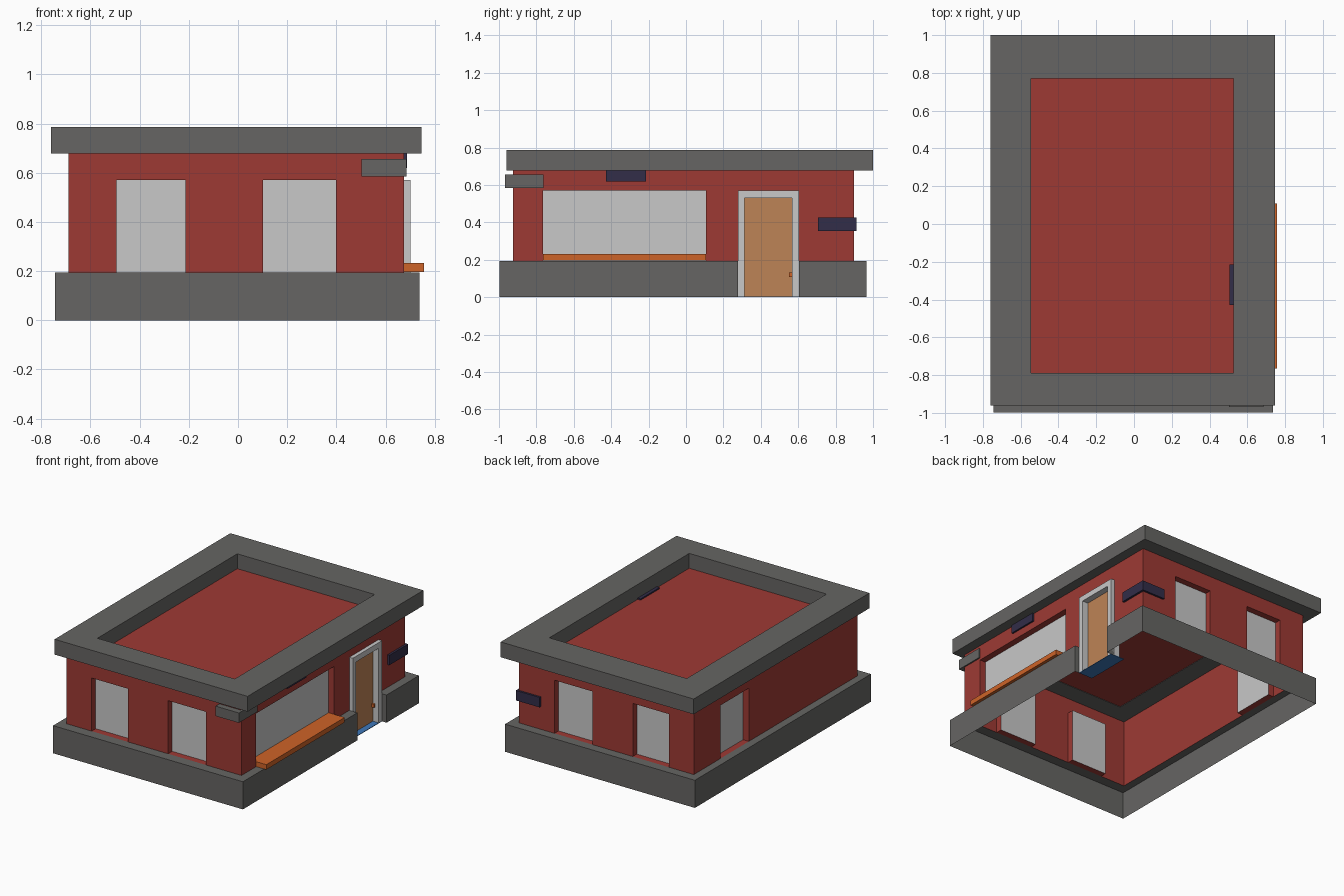
import bpy, bmesh
from mathutils import Vector

if "Cube" in bpy.data.objects:
    bpy.data.objects.remove(bpy.data.objects["Cube"])


def material(name, rgb):
    """Flat colour given as 0-255 display values, stored linear."""
    lin = [(c / 255 / 12.92) if c < 10 else ((c / 255 + 0.055) / 1.055) ** 2.4 for c in rgb]
    m = bpy.data.materials.new(name)
    m.diffuse_color = (*lin, 1)
    m.use_nodes = True
    m.node_tree.nodes["Principled BSDF"].inputs["Base Color"].default_value = m.diffuse_color
    return m


RED = material("brick_red", (158, 58, 52))
GREY = material("concrete_grey", (102, 101, 99))
PALE = material("pale_grey", (200, 200, 200))
ORANGE = material("orange", (206, 99, 40))
WOOD = material("door_wood", (190, 132, 86))
NAVY = material("dark_navy", (50, 45, 72))
BLUE = material("blue", (62, 120, 185))


def mesh(name, quads, mats):
    """Object from (points, material index) faces, with shared corners welded."""
    bm = bmesh.new()
    for pts, mi in quads:
        f = bm.faces.new([bm.verts.new(p) for p in pts])
        f.material_index = mi
    bmesh.ops.remove_doubles(bm, verts=bm.verts, dist=1e-5)
    me = bpy.data.meshes.new(name)
    bm.to_mesh(me)
    bm.free()
    for m in mats:
        me.materials.append(m)
    ob = bpy.data.objects.new(name, me)
    bpy.context.collection.objects.link(ob)
    return ob


def box_quads(x0, x1, y0, y1, z0, z1):
    b = [(x0, y0), (x1, y0), (x1, y1), (x0, y1)]
    q = [([(*p, z0) for p in reversed(b)], 0), ([(*p, z1) for p in b], 0)]
    for p, r in zip(b, b[1:] + b[:1]):
        q.append(([(*p, z0), (*r, z0), (*r, z1), (*p, z1)], 0))
    return q


def boxes(name, mat, *dims):
    return mesh(name, [q for d in dims for q in box_quads(*d)], [mat])


def rect(x0, x1, y0, y1):
    return [(x0, y0), (x1, y0), (x1, y1), (x0, y1)]


WX0, WX1, WY0, WY1 = -0.69, 0.675, -0.925, 0.898   # wall outline
Z0, Z1, HEAD = 0.195, 0.68, 0.57                   # plinth top, wall top, window head
DY0, DY1 = 0.278, 0.604                            # doorway
DEPTH = 0.045                                      # window recess


def wall(name, start, end, openings):
    """Wall sheet with recessed windows; openings are (from, to, glazed) along the wall."""
    a, b = Vector((*start, 0)), Vector((*end, 0))
    u = (b - a).normalized()
    n = u.cross(Vector((0, 0, 1)))

    def P(s, z, d=0):
        return a + u * s + Vector((0, 0, z)) - n * d

    def panel(s0, s1, z0, z1, d=0, mi=0):
        return ([P(s0, z0, d), P(s1, z0, d), P(s1, z1, d), P(s0, z1, d)], mi)

    quads, s = [], 0
    for s0, s1, glazed in sorted(openings):
        quads += [panel(s, s0, Z0, Z1), panel(s0, s1, HEAD, Z1)]
        if glazed:
            rim = [(s0, Z0), (s1, Z0), (s1, HEAD), (s0, HEAD)]
            for p, r in zip(rim, rim[1:] + rim[:1]):
                quads.append(([P(*p), P(*r), P(*r, DEPTH), P(*p, DEPTH)], 0))
            quads.append(panel(s0, s1, Z0, HEAD, DEPTH, 1))
        s = s1
    quads.append(panel(s, (b - a).length, Z0, Z1))
    return mesh(name, quads, [RED, PALE])


# Four walls
pair = [(-0.495, -0.213), (0.102, 0.398)]
wall("front_wall", (WX0, WY0), (WX1, WY0), [(p - WX0, q - WX0, True) for p, q in pair])
wall("back_wall", (WX1, WY1), (WX0, WY1), [(WX1 - q, WX1 - p, True) for p, q in pair])
wall("right_wall", (WX1, WY0), (WX1, WY1),
     [(-0.765 - WY0, 0.108 - WY0, True), (DY0 - WY0, DY1 - WY0, False)])
wall("left_wall", (WX0, WY1), (WX0, WY0), [(WY1 - 0.6, WY1 - 0.285, True)])

# Plinth: open-bottomed skirt with a ledge, broken at the doorway
BX0, BX1, BY0, BY1 = -0.745, 0.737, -0.998, 0.965
outer = [(BX1, DY1), (BX1, BY1), (BX0, BY1), (BX0, BY0), (BX1, BY0), (BX1, DY0)]
inner = [(WX1, DY1), (WX1, WY1), (WX0, WY1), (WX0, WY0), (WX1, WY0), (WX1, DY0)]
path = [inner[0]] + outer + [inner[-1]]
quads = [([(*p, 0), (*q, 0), (*q, Z0), (*p, Z0)], 0) for p, q in zip(path, path[1:])]
for i in range(5):
    quads.append(([(*p, Z0) for p in (outer[i], outer[i + 1], inner[i + 1], inner[i])], 0))
mesh("plinth", quads, [GREY])

# Roof parapet ring
RZ0, RZ1 = 0.678, 0.786
ro = rect(-0.76, 0.747, -0.96, 1.0)
ri = rect(-0.545, 0.528, -0.79, 0.77)
quads = []
for i in range(4):
    j = (i + 1) % 4
    o, p, q, r = ro[i], ro[j], ri[j], ri[i]
    quads += [([(*o, RZ0), (*p, RZ0), (*p, RZ1), (*o, RZ1)], 0),
              ([(*q, RZ0), (*r, RZ0), (*r, RZ1), (*q, RZ1)], 0),
              ([(*o, RZ1), (*p, RZ1), (*q, RZ1), (*r, RZ1)], 0),
              ([(*r, RZ0), (*q, RZ0), (*p, RZ0), (*o, RZ0)], 0)]
mesh("roof_parapet", quads, [GREY])
mesh("roof_deck", [([(*p, 0.681) for p in ri], 0)], [RED])

# Door set
boxes("door_frame", PALE,
      (0.63, 0.702, DY0, 0.312, 0.004, 0.53),
      (0.63, 0.702, 0.566, DY1, 0.004, 0.53),
      (0.63, 0.702, DY0, DY1, 0.53, HEAD))
boxes("door", WOOD, (0.635, 0.657, 0.312, 0.566, 0.004, 0.53))
boxes("door_knob", ORANGE, (0.657, 0.675, 0.552, 0.566, 0.108, 0.132))
boxes("threshold", BLUE, (0.593, 0.702, DY0, DY1, 0.0, 0.004))

# Window sill and wall-mounted blocks
boxes("window_sill", ORANGE, (0.632, 0.757, -0.765, 0.108, 0.197, 0.232))
boxes("corner_block_front", GREY, (0.503, 0.685, -0.968, -0.763, 0.585, 0.655))
boxes("awning_block", NAVY, (0.505, 0.687, -0.428, -0.215, 0.62, 0.69))
boxes("corner_block_back", NAVY, (0.505, 0.69, 0.705, 0.912, 0.355, 0.425))
